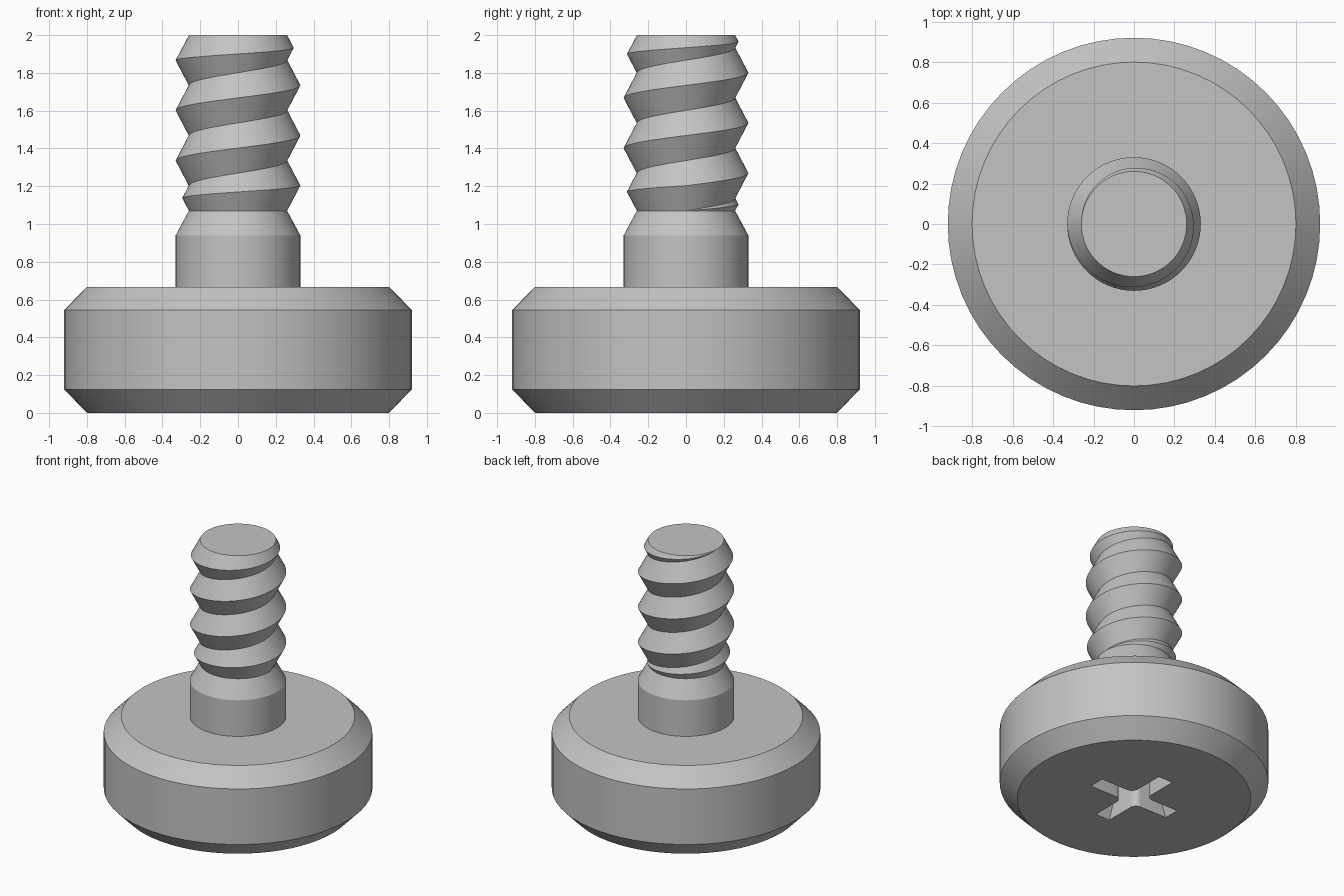
import bpy, bmesh, math
from mathutils import Matrix, Vector

if "Cube" in bpy.data.objects:
    bpy.data.objects.remove(bpy.data.objects["Cube"])

SEGMENTS = 64
ROOT, CREST = 0.26, 0.33
THREAD_LOW, THREAD_TOP, TURNS = 1.07, 2.0, 3.5

steel = bpy.data.materials.new("grey steel")
steel.use_nodes = True
colour = (0.55, 0.55, 0.55, 1)
steel.diffuse_color = colour
steel.node_tree.nodes["Principled BSDF"].inputs["Base Color"].default_value = colour


def finish(bm, name):
    bmesh.ops.remove_doubles(bm, verts=bm.verts, dist=0.0002)
    bmesh.ops.holes_fill(bm, edges=[e for e in bm.edges if e.is_boundary], sides=0)
    bmesh.ops.recalc_face_normals(bm, faces=bm.faces)
    mesh = bpy.data.meshes.new(name)
    bm.to_mesh(mesh)
    bm.free()
    mesh.materials.append(steel)
    obj = bpy.data.objects.new(name, mesh)
    bpy.context.collection.objects.link(obj)
    return obj


def loft(rings, name, closed=True):
    """Skin a list of rings of points; open ends are capped."""
    bm = bmesh.new()
    rows = [[bm.verts.new(p) for p in ring] for ring in rings]
    count = len(rows[0])
    for a, b in zip(rows, rows[1:]):
        for i in range(count if closed else count - 1):
            j = (i + 1) % count
            bm.faces.new((a[i], a[j], b[j], b[i]))
    return finish(bm, name)


def polar(radius, angle, z):
    return Vector((radius * math.cos(angle), radius * math.sin(angle), z))


def lathe(profile, name):
    step = math.tau / SEGMENTS
    return loft([[polar(r, i * step, z) for i in range(SEGMENTS)] for r, z in profile], name)


def smooth(obj):
    bpy.ops.object.select_all(action='DESELECT')
    obj.select_set(True)
    bpy.context.view_layer.objects.active = obj
    bpy.ops.object.shade_smooth_by_angle(angle=math.radians(25))


def cross_ring(length, half, fillet, z):
    """Cross outline with rounded inner corners."""
    c = half + fillet
    quarter = [Vector((length, -half, z)), Vector((length, half, z))]
    for i in range(7):
        a = math.radians(270 - 15 * i)
        quarter.append(Vector((c, c, z)) + polar(fillet, a, 0))
    return [Matrix.Rotation(k * math.pi / 2, 3, 'Z') @ p for k in range(4) for p in quarter]


# Chamfered head
head = lathe([(0.8, 0), (0.92, 0.125), (0.92, 0.545), (0.8, 0.667)], "head")

# Cross drive recess, with arm tips sloping inwards
cutter = loft([cross_ring(0.35, 0.06, 0.05, -0.04),
               cross_ring(0.2, 0.06, 0.05, 0.36)], "recess_cutter")
cutter.hide_render = True
cut = head.modifiers.new("recess", 'BOOLEAN')
cut.operation, cut.object, cut.solver = 'DIFFERENCE', cutter, 'EXACT'
bpy.context.view_layer.objects.active = head
bpy.ops.object.modifier_apply(modifier=cut.name)
bpy.data.objects.remove(cutter)

# Plain shank with tapered shoulder
shank = lathe([(CREST, 0.66), (CREST, 0.94), (ROOT, THREAD_LOW)], "shank")

# Right-handed V thread, fading in and out over one turn at each end
pitch = (THREAD_TOP - THREAD_LOW) / TURNS
sections = []
for i in range(int((TURNS + 1) * SEGMENTS) + 1):
    turn = i / SEGMENTS
    low = max(THREAD_LOW, THREAD_LOW + pitch * (turn - 1))
    high = min(THREAD_TOP, THREAD_LOW + pitch * turn)
    crest = ROOT + (CREST - ROOT) * (high - low) / pitch
    angle = turn * math.tau
    sections.append([polar(ROOT, angle, low),
                     polar(crest, angle, (low + high) / 2),
                     polar(ROOT, angle, high)])
thread = loft(sections, "thread", closed=False)

for part in (head, shank, thread):
    smooth(part)
